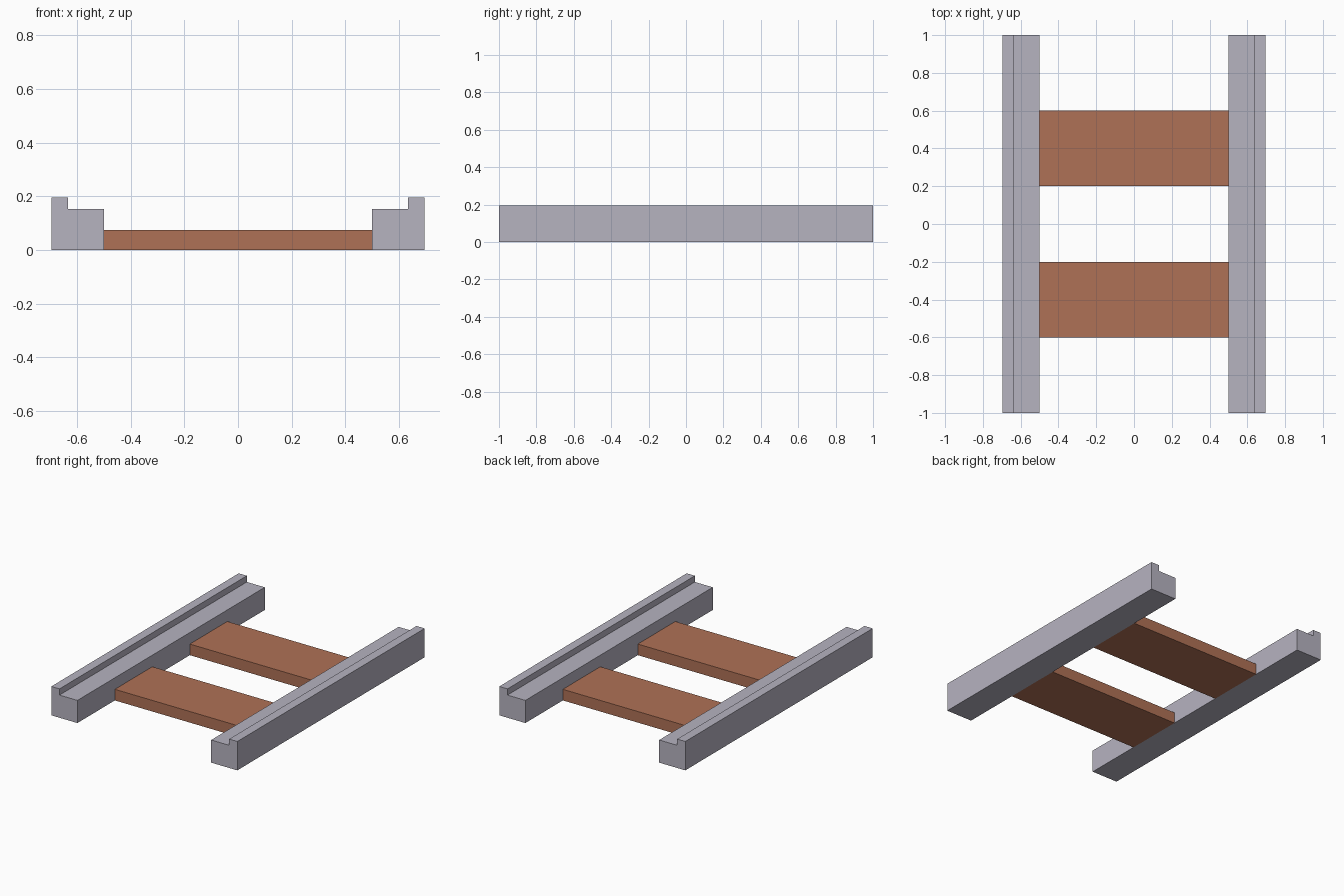
import bpy, bmesh

if "Cube" in bpy.data.objects:
    bpy.data.objects.remove(bpy.data.objects["Cube"])


def material(name, rgb):
    m = bpy.data.materials.new(name)
    m.diffuse_color = (*rgb, 1.0)
    m.use_nodes = True
    m.node_tree.nodes["Principled BSDF"].inputs["Base Color"].default_value = m.diffuse_color
    return m


grey = material("grey metal", (0.468, 0.451, 0.527))
brown = material("brown wood", (0.429, 0.165, 0.093))


def extrude_along_y(name, profile, y0, y1, mat):
    """Solid from an (x, z) profile extruded between y0 and y1."""
    bm = bmesh.new()
    face = bm.faces.new([bm.verts.new((x, y0, z)) for x, z in profile])
    out = bmesh.ops.extrude_face_region(bm, geom=[face])
    verts = [g for g in out["geom"] if isinstance(g, bmesh.types.BMVert)]
    bmesh.ops.translate(bm, verts=verts, vec=(0, y1 - y0, 0))
    bmesh.ops.recalc_face_normals(bm, faces=bm.faces[:])
    mesh = bpy.data.meshes.new(name)
    bm.to_mesh(mesh)
    bm.free()
    mesh.materials.append(mat)
    obj = bpy.data.objects.new(name, mesh)
    bpy.context.collection.objects.link(obj)
    return obj


# Rails: stepped L profile with the raised lip on the outside
rail = [(0.5, 0), (0.695, 0), (0.695, 0.195), (0.634, 0.195), (0.634, 0.153), (0.5, 0.153)]
for side, s in (("left", -1), ("right", 1)):
    extrude_along_y(side + "_rail", [(s * x, z) for x, z in rail], -1, 1, grey)

# Cross planks between the rails
plank = [(-0.5, 0), (0.5, 0), (0.5, 0.075), (-0.5, 0.075)]
for place, y in (("front", -0.4), ("back", 0.4)):
    extrude_along_y(place + "_sleeper", plank, y - 0.2, y + 0.2, brown)
